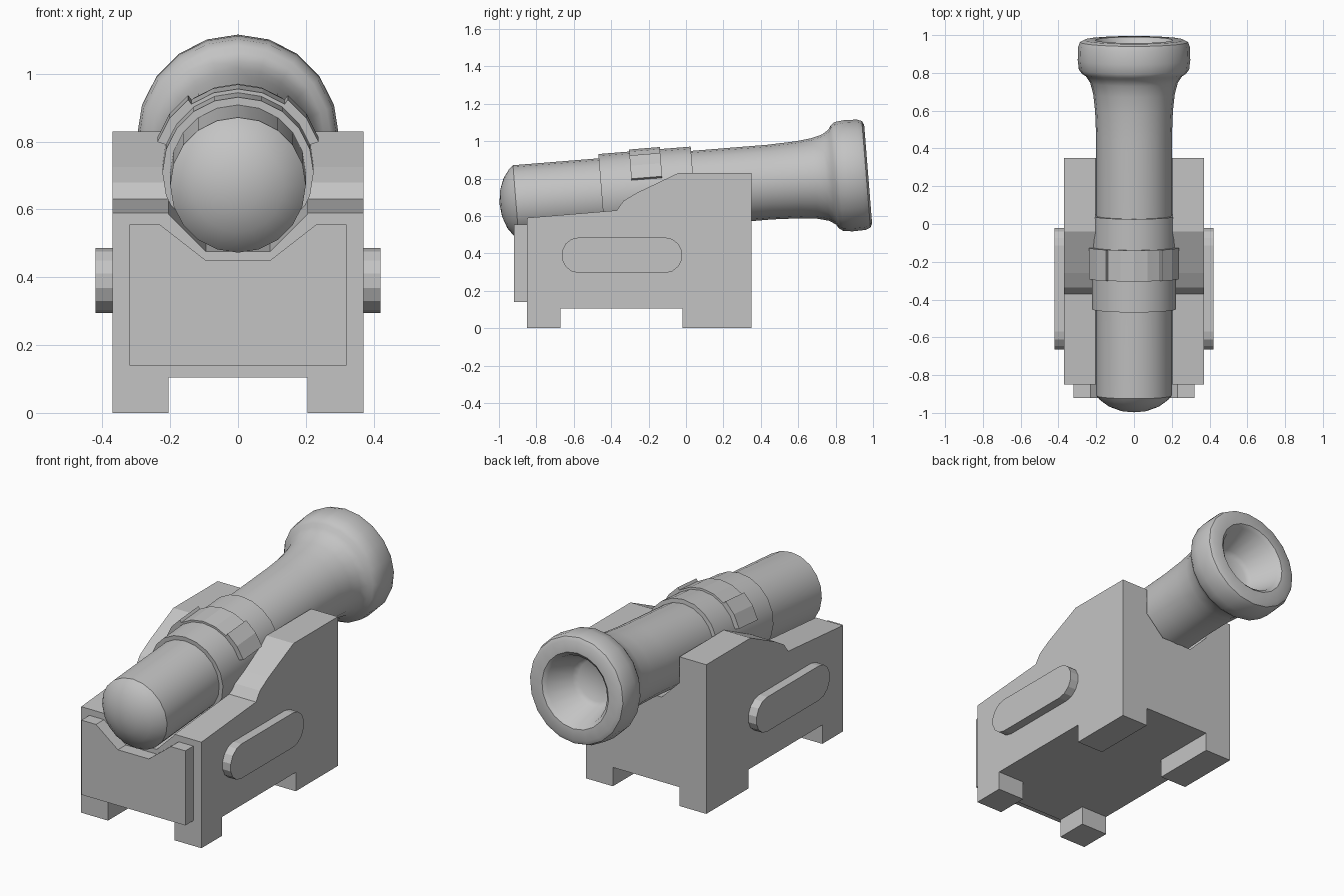
import bpy, bmesh, math
from mathutils import Matrix, Vector

if "Cube" in bpy.data.objects:
    bpy.data.objects.remove(bpy.data.objects["Cube"])

TILT = math.radians(4.6)
AXIS = Matrix.Translation((0, 0, 0.745)) @ Matrix.Rotation(TILT, 4, 'X')
SIDES = 20

grey = bpy.data.materials.new("plain_grey")
grey.diffuse_color = (0.55, 0.55, 0.55, 1)
grey.use_nodes = True
grey.node_tree.nodes["Principled BSDF"].inputs["Base Color"].default_value = grey.diffuse_color


def finish(name, bm, smooth=None):
    bmesh.ops.recalc_face_normals(bm, faces=bm.faces)
    me = bpy.data.meshes.new(name)
    bm.to_mesh(me)
    bm.free()
    me.materials.append(grey)
    ob = bpy.data.objects.new(name, me)
    bpy.context.collection.objects.link(ob)
    if smooth:
        bpy.ops.object.select_all(action='DESELECT')
        ob.select_set(True)
        bpy.context.view_layer.objects.active = ob
        bpy.ops.object.shade_smooth_by_angle(angle=math.radians(smooth))
    return ob


def prism(name, start, end):
    """Solid between two matching outlines."""
    bm = bmesh.new()
    a = [bm.verts.new(p) for p in start]
    b = [bm.verts.new(p) for p in end]
    n = len(a)
    bm.faces.new(a)
    bm.faces.new(b[::-1])
    for i in range(n):
        j = (i + 1) % n
        bm.faces.new((a[i], b[i], b[j], a[j]))
    return finish(name, bm)


def prism_x(name, yz, x0, x1):
    return prism(name, [(x0, y, z) for y, z in yz], [(x1, y, z) for y, z in yz])


def prism_y(name, xz, y0, y1, rise=0):
    return prism(name, [(x, y0, z) for x, z in xz], [(x, y1, z + rise) for x, z in xz])


def lathe(name, profile, smooth):
    """Turn (along, radius) points around the tilted barrel axis."""
    bm = bmesh.new()
    rings = []
    for s, r in profile:
        if r == 0:
            rings.append([bm.verts.new((0, s, 0))])
        else:
            rings.append([bm.verts.new((r * math.sin(2 * math.pi * k / SIDES), s,
                                        r * math.cos(2 * math.pi * k / SIDES)))
                          for k in range(SIDES)])
    for a, b in zip(rings, rings[1:]):
        for k in range(SIDES):
            j = (k + 1) % SIDES
            if len(a) == 1:
                bm.faces.new((a[0], b[k], b[j]))
            elif len(b) == 1:
                bm.faces.new((a[k], a[j], b[0]))
            else:
                bm.faces.new((a[k], a[j], b[j], b[k]))
    bm.transform(AXIS)
    return finish(name, bm, smooth)


def strap(name, deg0, deg1, r, s0, s1):
    """Curved plate lying on the barrel band, angles from the top."""
    steps = round(abs(deg1 - deg0) / 18)
    angles = [math.radians(deg0 + (deg1 - deg0) * i / steps) for i in range(steps + 1)]
    xz = [(r * math.sin(t), r * math.cos(t)) for t in angles]
    xz += [(0.205 * math.sin(t), 0.205 * math.cos(t)) for t in reversed(angles)]
    return prism(name, [AXIS @ Vector((x, s0, z)) for x, z in xz],
                 [AXIS @ Vector((x, s1, z)) for x, z in xz])


def cut(target, cutter):
    cutter.hide_render = True
    mod = target.modifiers.new("cut", 'BOOLEAN')
    mod.operation = 'DIFFERENCE'
    mod.solver = 'EXACT'
    mod.object = cutter
    bpy.context.view_layer.objects.active = target
    bpy.ops.object.modifier_apply(modifier=mod.name)
    bpy.data.objects.remove(cutter)


# carriage: side outline, then the gap between feet and the barrel trough
carriage = prism_x("carriage", [
    (-0.85, 0), (-0.85, 0.59), (-0.37, 0.63), (-0.335, 0.68), (-0.26, 0.725),
    (-0.04, 0.83), (0.35, 0.83), (0.35, 0), (-0.02, 0), (-0.02, 0.105),
    (-0.67, 0.105), (-0.67, 0)], -0.37, 0.37)
cut(carriage, prism_y("foot_gap_cutter", [
    (-0.205, -0.1), (0.205, -0.1), (0.205, 0.105), (-0.205, 0.105)], -1, 0.6))
cut(carriage, prism_y("trough_cutter", [
    (-0.095, 0.464), (0.095, 0.464), (0.205, 0.574), (0.205, 1.2),
    (-0.205, 1.2), (-0.205, 0.574)], -1, 0.6, 0.133))

# notched end plate
prism_y("end_plate", [
    (-0.32, 0.14), (0.32, 0.14), (0.32, 0.555), (0.23, 0.555), (0.095, 0.45),
    (-0.095, 0.45), (-0.23, 0.555), (-0.32, 0.555)], -0.92, -0.85)

# rounded side plates
oval = []
for cy, a0 in ((-0.115, -90), (-0.57, 90)):
    for i in range(8):
        t = math.radians(a0 + 180 * i / 7)
        oval.append((cy + 0.096 * math.cos(t), 0.39 + 0.096 * math.sin(t)))
for side, name in ((1, "right"), (-1, "left")):
    prism_x(name + "_side_plate", oval, side * 0.37, side * 0.42)

# barrel with domed breech, flared neck, muzzle ring and bore
lathe("barrel", [
    (-1.0, 0), (-0.992, 0.07), (-0.968, 0.135), (-0.935, 0.18), (-0.912, 0.2),
    (0.45, 0.2), (0.6, 0.206), (0.69, 0.216), (0.75, 0.232), (0.785, 0.255),
    (0.797, 0.275), (0.82, 0.292), (0.87, 0.298), (0.94, 0.296), (0.966, 0.286),
    (0.977, 0.265), (0.977, 0.205), (0.96, 0.185), (0.81, 0.135), (0.79, 0.11),
    (0.785, 0)], 40)

# raised band and the straps over it
lathe("barrel_band", [(-0.452, 0.19), (-0.452, 0.223), (0.043, 0.223), (0.043, 0.19)], 30)
strap("top_strap", -36, 36, 0.234, -0.287, -0.122)
for side, name in ((1, "right"), (-1, "left")):
    strap(name + "_strap", side * 36, side * 72, 0.25, -0.287, -0.122)
